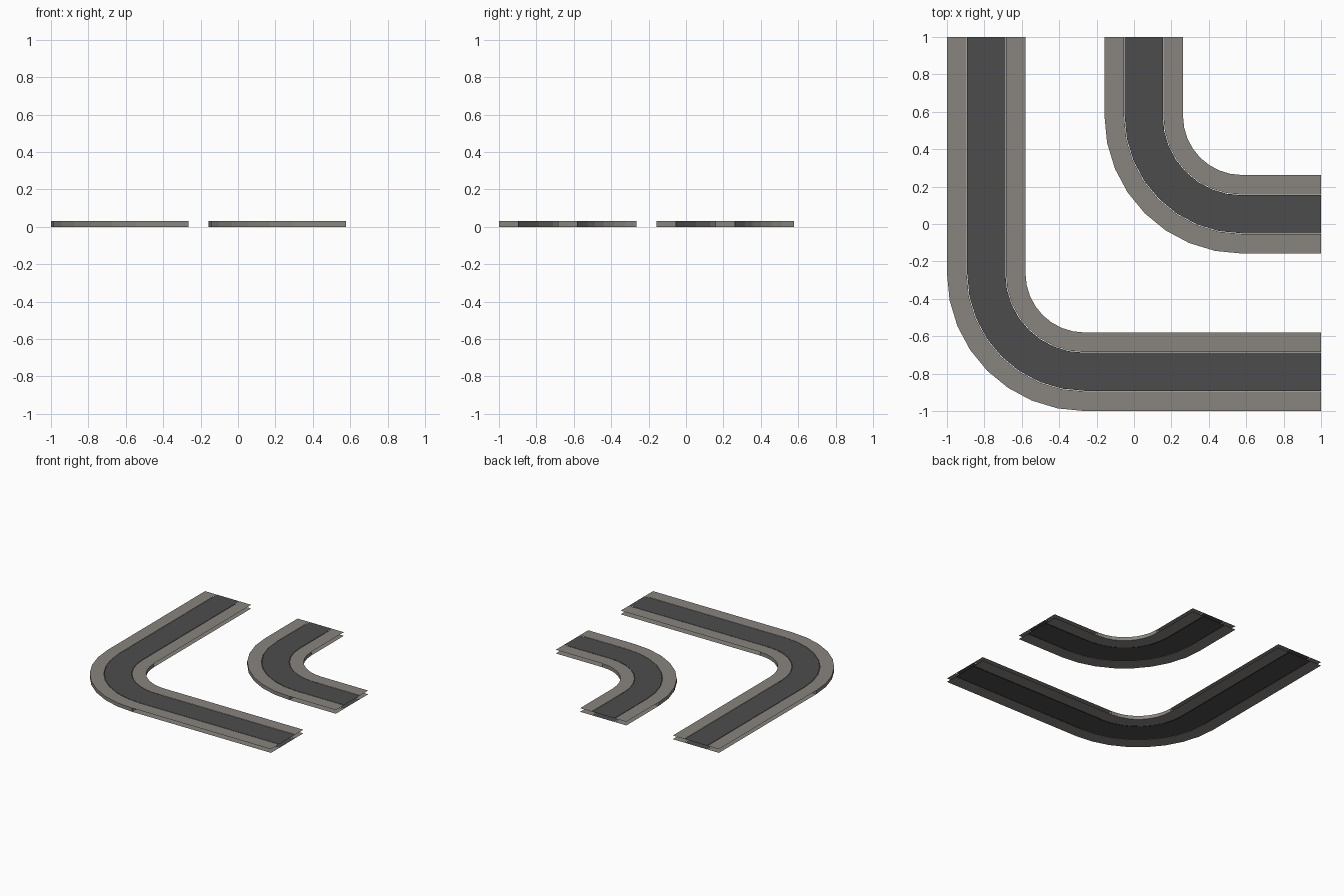
import bpy, bmesh, math

if "Cube" in bpy.data.objects:
    bpy.data.objects.remove(bpy.data.objects["Cube"])

H = 0.03            # height of the upper surface
SEG = 8             # segments per quarter bend
R_OUT, R_IN = 0.735, 0.315
KERB = 0.105        # width of each side strip
GAP = 0.003         # joint between carriageway and side strip


def material(name, col):
    m = bpy.data.materials.new(name)
    m.diffuse_color = (*col, 1)
    m.use_nodes = True
    m.node_tree.nodes["Principled BSDF"].inputs["Base Color"].default_value = m.diffuse_color
    return m


kerb_mat = material("warm_grey_paving", (0.25, 0.235, 0.212))
road_mat = material("dark_asphalt", (0.073, 0.073, 0.074))


def finish(name, bm, mat):
    mesh = bpy.data.meshes.new(name)
    bm.to_mesh(mesh)
    bm.free()
    mesh.materials.append(mat)
    bpy.context.collection.objects.link(bpy.data.objects.new(name, mesh))


def straight(name, x0, y0, x1, y1, mat):
    """Upper and lower sheet of a straight run, open at the sides."""
    bm = bmesh.new()
    for z in (0, H):
        pts = [(x0, y0), (x1, y0), (x1, y1), (x0, y1)]
        if z == 0:
            pts.reverse()
        bm.faces.new([bm.verts.new((x, y, z)) for x, y in pts])
    finish(name, bm, mat)


def bend(name, c, r0, r1, mat, solid):
    """Quarter ring around (c, c), between radii r0 < r1."""
    bm = bmesh.new()
    rows = []
    for i in range(SEG + 1):
        a = math.pi + i * math.pi / 2 / SEG
        rows.append([bm.verts.new((c + r * math.cos(a), c + r * math.sin(a), z))
                     for r, z in ((r0, 0), (r1, 0), (r1, H), (r0, H))])
    sides = range(4) if solid else (0, 2)
    for p, q in zip(rows, rows[1:]):
        for k in sides:
            n = (k + 1) % 4
            bm.faces.new((p[k], p[n], q[n], q[k]))
    if solid:
        bm.faces.new(rows[0][::-1])
        bm.faces.new(rows[-1])
        bmesh.ops.recalc_face_normals(bm, faces=bm.faces[:])
    else:
        for f in bm.faces:
            f.normal_update()
            if (f.normal.z > 0) != (f.calc_center_median().z > H / 2):
                f.normal_flip()
    finish(name, bm, mat)


# Strips across the road: name, inner radius, outer radius, colour, closed bend
strips = [
    ("outer_pavement", R_OUT - KERB, R_OUT, kerb_mat, True),
    ("carriageway", R_IN + KERB + GAP, R_OUT - KERB - GAP, road_mat, False),
    ("inner_pavement", R_IN, R_IN + KERB, kerb_mat, True),
]

# Two nested L-shaped roads sharing the same bend
for road, c in (("long_road", -0.265), ("short_road", 0.577)):
    for part, r0, r1, mat, solid in strips:
        bend(f"{road}_{part}_bend", c, r0, r1, mat, solid)
        straight(f"{road}_{part}_right_run", c, c - r1, 1, c - r0, mat)
        straight(f"{road}_{part}_back_run", c - r1, c, c - r0, 1, mat)
